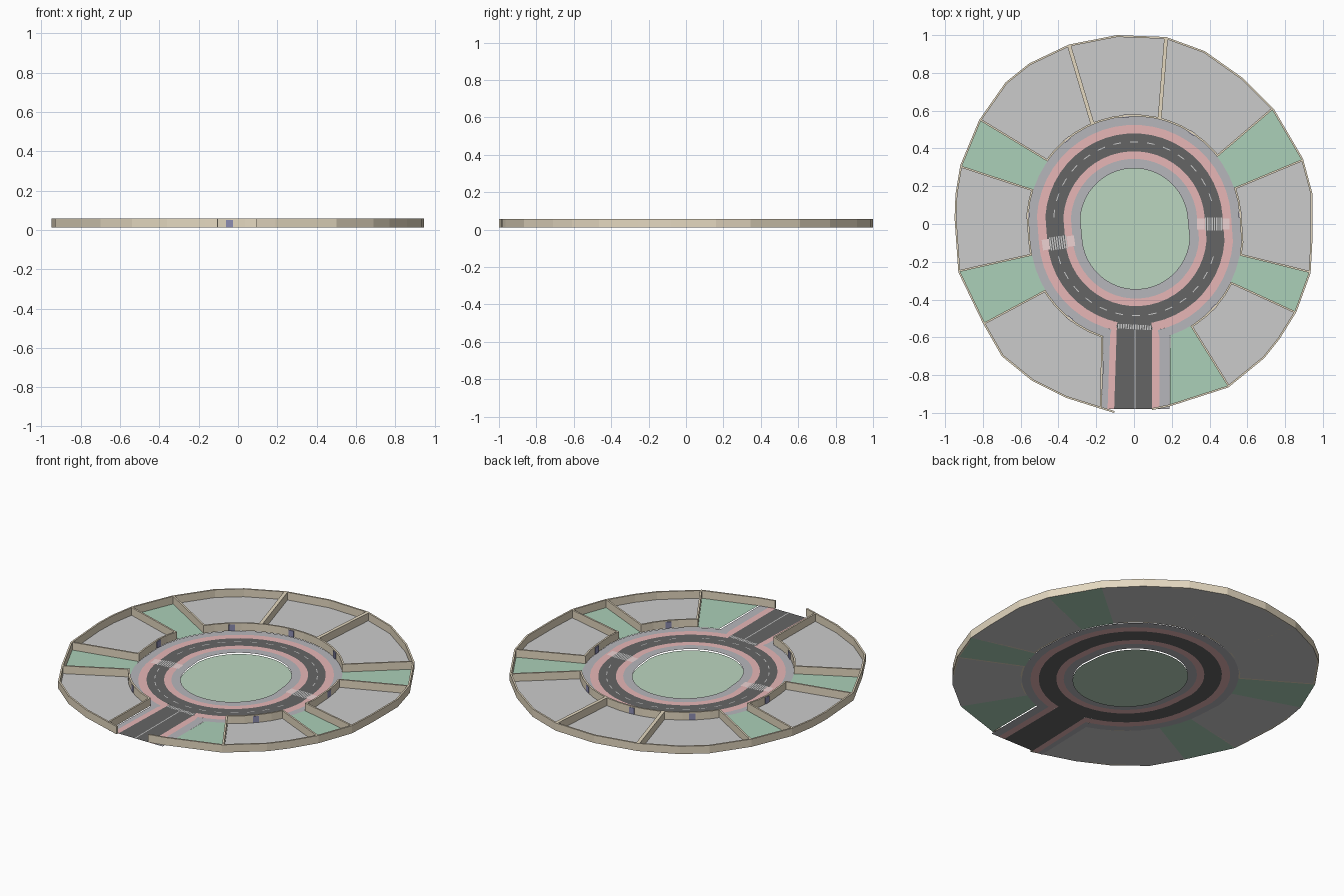
import bpy, bmesh
from math import cos, sin, radians, hypot
from mathutils import Vector

if "Cube" in bpy.data.objects:
    bpy.data.objects.remove(bpy.data.objects["Cube"])


def material(name, r, g, b):
    m = bpy.data.materials.new(name)
    m.diffuse_color = (r, g, b, 1)
    m.use_nodes = True
    m.node_tree.nodes["Principled BSDF"].inputs["Base Color"].default_value = m.diffuse_color
    return m


TAN = material("tan_wall", 0.78, 0.69, 0.53)
BLACK = material("asphalt", 0.13, 0.13, 0.13)
PINK = material("pink_lane", 0.80, 0.47, 0.47)
PAVE = material("pavement", 0.47, 0.47, 0.50)
LOT = material("lot_grey", 0.69, 0.69, 0.69)
GRASS = material("lot_grass", 0.41, 0.63, 0.48)
LAWN = material("island_lawn", 0.50, 0.67, 0.53)
WHITE = material("white_paint", 0.85, 0.85, 0.85)
PALE = material("pale_crossing", 0.85, 0.65, 0.65)
DOOR = material("gate_blue", 0.27, 0.27, 0.45)

WALL_Z0, WALL_Z1, LOT_Z = 0.012, 0.058, 0.012
STEP = 7.5


def build(name, faces, mat):
    """Object from a list of polygons."""
    bm = bmesh.new()
    for f in faces:
        bm.faces.new([bm.verts.new(p) for p in f])
    bmesh.ops.remove_doubles(bm, verts=bm.verts, dist=1e-5)
    me = bpy.data.meshes.new(name)
    bm.to_mesh(me)
    bm.free()
    ob = bpy.data.objects.new(name, me)
    me.materials.append(mat)
    bpy.context.collection.objects.link(ob)
    return ob


def flat(pts, z):
    return [(p[0], p[1], z) for p in pts]


def ring(r, a):
    """Point on the slightly stretched round loop, a in degrees."""
    cx, cy = (0.0, 0.01) if a % 360 <= 180 else (0.01, -0.06)
    return (cx + r * cos(radians(a)), cy + r * sin(radians(a)))


def angles(a, b):
    mids = [(k + 0.5) * STEP for k in range(-50, 110)]
    return [a] + [m for m in mids if a + 0.5 < m < b - 0.5] + [b]


def band(name, r0, r1, z, mat, a=3.75, b=363.75):
    s = angles(a, b)
    build(name, [flat([ring(r0, p), ring(r1, p), ring(r1, q), ring(r0, q)], z)
                 for p, q in zip(s, s[1:])], mat)


def wall(name, pts, closed, t=0.010):
    """Mitred wall of thickness t on the left of a polyline."""
    P = [Vector(p) for p in pts]
    n = len(P)
    segs = n if closed else n - 1
    nor = []
    for i in range(segs):
        d = (P[(i + 1) % n] - P[i]).normalized()
        nor.append(Vector((-d.y, d.x)))
    Q = []
    for i in range(n):
        n0 = nor[i - 1] if (closed or i > 0) else nor[0]
        n1 = nor[i] if i < segs else nor[-1]
        m = n0 + n1
        Q.append(P[i] + m * (t / max(0.3, 1 + n0.dot(n1))))
    faces = []
    lo, hi = WALL_Z0, WALL_Z1
    for i in range(segs):
        j = (i + 1) % n
        a, b, c, d = P[i], P[j], Q[j], Q[i]
        faces.append(flat([a, b, c, d], hi))
        faces.append(flat([d, c, b, a], lo))
        for u, v in ((a, b), (c, d)):
            faces.append([(*u, lo), (*v, lo), (*v, hi), (*u, hi)])
    if not closed:
        for u, v in ((Q[0], P[0]), (P[-1], Q[-1])):
            faces.append([(*u, lo), (*v, lo), (*v, hi), (*u, hi)])
    build(name, faces, TAN)


def box(name, c, ang, size, mat):
    bm = bmesh.new()
    bmesh.ops.create_cube(bm, size=1)
    bmesh.ops.scale(bm, vec=size, verts=bm.verts)
    me = bpy.data.meshes.new(name)
    bm.to_mesh(me)
    bm.free()
    me.materials.append(mat)
    ob = bpy.data.objects.new(name, me)
    ob.location, ob.rotation_euler = c, (0, 0, ang)
    bpy.context.collection.objects.link(ob)


def rect(c, ang, w, h, z):
    """Flat rectangle, w along ang."""
    u = Vector((cos(ang), sin(ang)))
    v = Vector((-u.y, u.x))
    c = Vector(c)
    return flat([c - u*w/2 - v*h/2, c + u*w/2 - v*h/2,
                 c + u*w/2 + v*h/2, c - u*w/2 + v*h/2], z)


# Round road: island, pavements, pink lanes, asphalt
build("island_lawn", [flat([ring(0.287, a) for a in angles(3.75, 356.25)], 0.0)], LAWN)
band("inner_pavement", 0.285, 0.335, 0.009, PAVE)
band("inner_pink_lane", 0.335, 0.375, 0.009, PINK)
band("ring_asphalt", 0.375, 0.470, 0.009, BLACK)
band("outer_pink_lane", 0.470, 0.515, 0.009, PINK, -80, 258)
band("outer_pavement", 0.515, 0.562, 0.009, PAVE, -77, 255.5)

# Entrance road: each strip is top-left, top-right, bottom-right, bottom-left x
for name, x, y0, mat in (
        ("entrance_asphalt", (-0.09, 0.095, 0.095, -0.105), -0.52, BLACK),
        ("entrance_pink_left", (-0.125, -0.09, -0.105, -0.14), -0.545, PINK),
        ("entrance_pink_right", (0.095, 0.135, 0.135, 0.095), -0.555, PINK),
        ("entrance_pavement_left", (-0.16, -0.125, -0.14, -0.17), -0.57, PAVE),
        ("entrance_pavement_right", (0.135, 0.187, 0.187, 0.135), -0.585, PAVE)):
    build(name, [flat([(x[3], -0.98), (x[2], -0.98), (x[1], y0), (x[0], y0)], 0.0088)], mat)

# Painted lane dashes and entrance centre line
dashes = []
for k in range(30):
    a = k * 12 + 6
    if min(abs(a - 190), abs(a - 0), abs(a - 360)) > 7:
        dashes.append(rect(ring(0.425, a), radians(a + 90), 0.042, 0.005, 0.0098))
build("lane_dashes", dashes, WHITE)
build("entrance_centre_line", [rect((0.005, -0.77), radians(90), 0.42, 0.006, 0.0098)], WHITE)


# Zebra crossings, with pale patches where they meet the pink lanes
def crossing(name, c, ang, across, depth, n, patches=True):
    u = Vector((cos(ang), sin(ang)))
    c = Vector(c)
    build(name, [rect(c + u * across * ((i + 0.5) / n - 0.5), ang,
                      across / n * 0.55, depth, 0.0102) for i in range(n)], WHITE)
    if patches:
        build(name + "_patches", [rect(c + u * s * 0.067, ang, 0.038, depth * 0.8, 0.0100)
                                  for s in (-1, 1)], PALE)


crossing("east_crossing", (0.42, 0.0), 0.0, 0.096, 0.07, 8)
crossing("west_crossing", (-0.40, -0.10), radians(8), 0.096, 0.07, 8)
crossing("south_crossing", (0.003, -0.545), radians(-3), 0.18, 0.025, 14, False)

# Outer boundary, counter-clockwise from the east side
OUT = [(.895, .345), (.74, .61), (.58, .77), (.375, .915), (.17, .99), (-.09, 1),
       (-.345, .95), (-.555, .85), (-.68, .75), (-.82, .55), (-.92, .31), (-.945, .16),
       (-.95, .03), (-.93, -.255), (-.80, -.525), (-.70, -.70), (-.54, -.83),
       (-.36, -.92), (-.17, -.98), (-.105, -1), (.095, -.985), (.19, -.965), (.5, -.865),
       (.69, -.71), (.77, -.61), (.86, -.465), (.935, -.26), (.945, -.08), (.945, .16)]

# Plots: name, outer index range, angles on the loop, walled or grass
PLOTS = [("northeast_grass", 0, 1, 19, 38, False), ("northeast_lot", 1, 4, 38, 76, True),
         ("north_lot", 4, 6, 76, 113, True), ("northwest_lot", 6, 9, 113, 145, True),
         ("northwest_grass", 9, 10, 145, 162, False), ("west_lot", 10, 13, 162, 191, True),
         ("southwest_grass", 13, 14, 191, 211, False), ("southwest_lot", 14, 18, 211, 252, True),
         ("south_grass", 21, 22, 289, 301, False), ("southeast_lot", 22, 25, 301, 334, True),
         ("southeast_grass", 25, 26, 334, 349, False), ("east_lot", 26, 29, 349, 379, True)]

for name, i, j, a, b, walled in PLOTS:
    outer = [OUT[k % len(OUT)] for k in range(i, j + 1)]
    inner = [ring(0.56, t) for t in reversed(angles(a, b))]
    build(name + "_floor", [flat(outer + inner, LOT_Z)], LOT if walled else GRASS)
    if walled:
        wall(name + "_wall", outer + inner, True)
        # gate in the middle of the wall facing the road
        m = (a + b) / 2
        x, y = ring(0.563, m)
        box(name + "_gate", (x, y, 0.032), radians(m), (0.016, 0.034, 0.038), DOOR)
    else:
        wall(name + "_outer_wall", outer, False)

# Short boundary walls either side of the entrance
wall("entrance_wall_left", OUT[18:20], False)
wall("entrance_wall_right", OUT[20:22], False)
